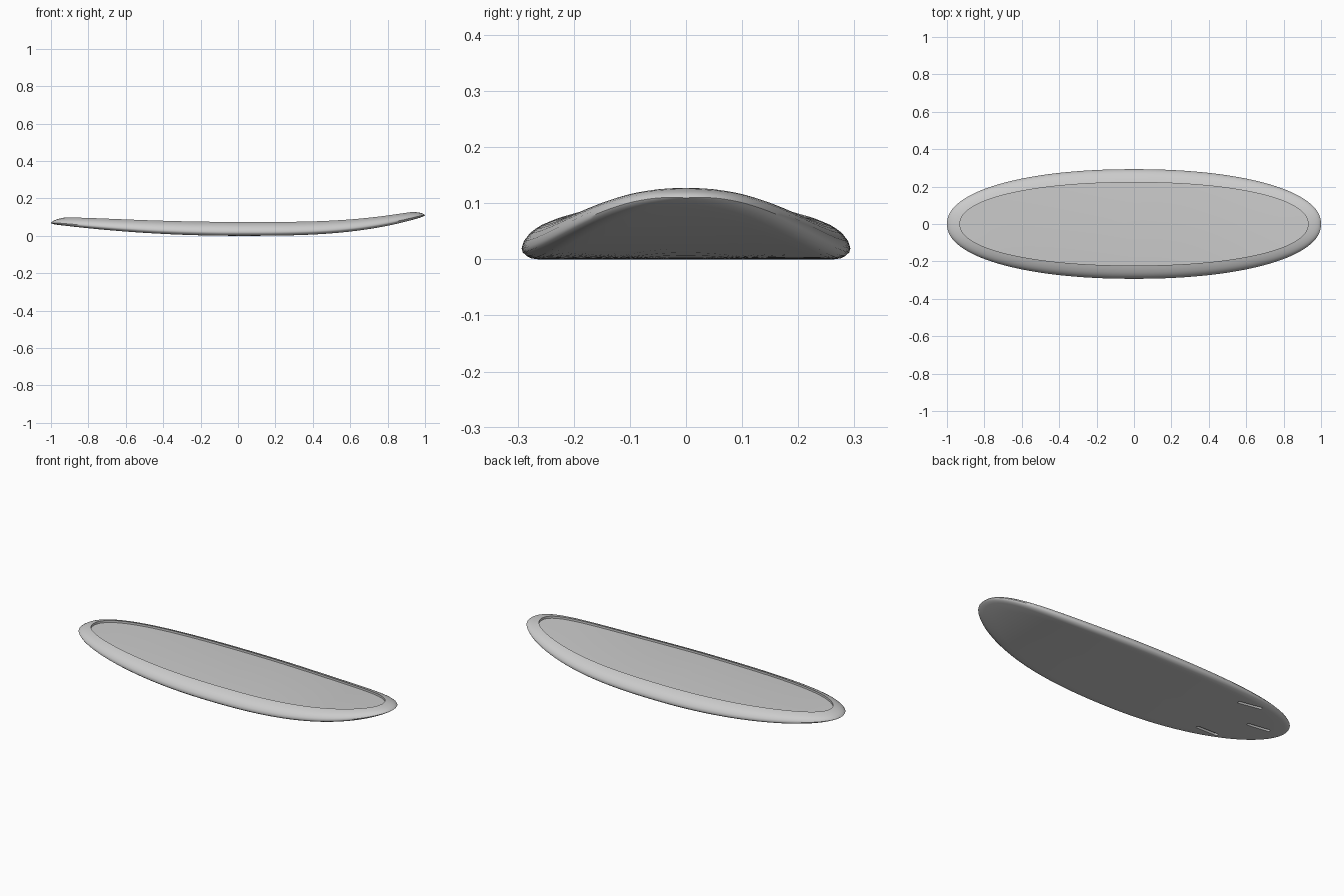
import bpy, bmesh, math
from mathutils import Matrix

if "Cube" in bpy.data.objects:
    bpy.data.objects.remove(bpy.data.objects["Cube"])

SEGMENTS = 128
HALF_WIDTH = 0.293
RIM = 0.071          # distance from the outline to the deck recess
RECESS = 0.012       # depth of the deck recess

mat = bpy.data.materials.new("light grey")
mat.use_nodes = True
grey = (0.6, 0.6, 0.6, 1)
mat.diffuse_color = grey
mat.node_tree.nodes["Principled BSDF"].inputs["Base Color"].default_value = grey


def rocker(x):
    """Height of the underside: the nose (+x) lifts more than the tail."""
    return 0.105 * x ** 3 if x > 0 else 0.063 * x * x


def thickness(x):
    return 0.018 + 0.06 * max(0, 1 - x * x) ** 0.4


def outline(a, b, i):
    """Point on a slightly full ellipse."""
    t = math.tau * i / SEGMENTS
    power = 2 / 2.15
    c, s = math.cos(t), math.sin(t)
    return (a * math.copysign(abs(c) ** power, c),
            b * math.copysign(abs(s) ** power, s))


# Rings from the middle of the underside, round the rail, to the middle of the deck
# Each is (length radius, width radius, share of thickness, drop)
def inset(d):
    return 1 - 0.98 * d, HALF_WIDTH - d


rings = []
low_a, low_b = inset(0.03)
for k in range(1, 13):
    rings.append((low_a * k / 12, low_b * k / 12, 0, 0))
rail = [(0.018, 0.02), (0.01, 0.07), (0.002, 0.16), (0, 0.25), (0.004, 0.42),
        (0.015, 0.6), (0.025, 0.7), (0.035, 0.78), (0.055, 0.89), (RIM, 0.95)]
for d, h in rail:
    rings.append((*inset(d), h, 0))
deck_a, deck_b = inset(RIM)
for k in range(12, 0, -1):
    f = k / 12
    rings.append((deck_a * f, deck_b * f, 1 - 0.05 * f * f, RECESS))

bm = bmesh.new()
loops = []
for a, b, h, drop in rings:
    loop = []
    for i in range(SEGMENTS):
        x, y = outline(a, b, i)
        loop.append(bm.verts.new((x, y, rocker(x) + thickness(x) * h - drop)))
    loops.append(loop)
for lower, upper in zip(loops, loops[1:]):
    for i in range(SEGMENTS):
        j = (i + 1) % SEGMENTS
        bm.faces.new((lower[i], lower[j], upper[j], upper[i]))
bottom = bm.verts.new((0, 0, 0))
top = bm.verts.new((0, 0, thickness(0) - RECESS))
for i in range(SEGMENTS):
    j = (i + 1) % SEGMENTS
    bm.faces.new((bottom, loops[0][j], loops[0][i]))
    bm.faces.new((top, loops[-1][i], loops[-1][j]))
bmesh.ops.recalc_face_normals(bm, faces=bm.faces)
mesh = bpy.data.meshes.new("board")
bm.to_mesh(mesh)
bm.free()
mesh.materials.append(mat)
board = bpy.data.objects.new("board", mesh)
bpy.context.collection.objects.link(board)
bpy.context.view_layer.objects.active = board
board.select_set(True)


# Three fin slots under the tail
def cut_slot(x, y, toe):
    bm = bmesh.new()
    bmesh.ops.create_cube(bm, size=1, matrix=Matrix.Diagonal((0.15, 0.018, 0.024, 1)))
    upright = [e for e in bm.edges if abs(e.verts[0].co.z - e.verts[1].co.z) > 0.01]
    bmesh.ops.bevel(bm, geom=upright, offset=0.008, segments=4, affect='EDGES', profile=0.5)
    place = (Matrix.Translation((x, y, rocker(x)))
             @ Matrix.Rotation(toe, 4, 'Z') @ Matrix.Rotation(-0.126 * x, 4, 'Y'))
    bm.transform(place)
    data = bpy.data.meshes.new("slot_cutter")
    bm.to_mesh(data)
    bm.free()
    data.materials.append(mat)
    cutter = bpy.data.objects.new("slot_cutter", data)
    cutter.hide_render = True
    bpy.context.collection.objects.link(cutter)
    mod = board.modifiers.new("fin_slot", 'BOOLEAN')
    mod.operation = 'DIFFERENCE'
    mod.solver = 'EXACT'
    mod.object = cutter
    bpy.ops.object.modifier_apply(modifier=mod.name)
    bpy.data.objects.remove(cutter)


cut_slot(-0.83, 0, 0)
for side in (1, -1):
    cut_slot(-0.63, 0.17 * side, -0.08 * side)

bpy.ops.object.shade_smooth_by_angle(angle=math.radians(40))
